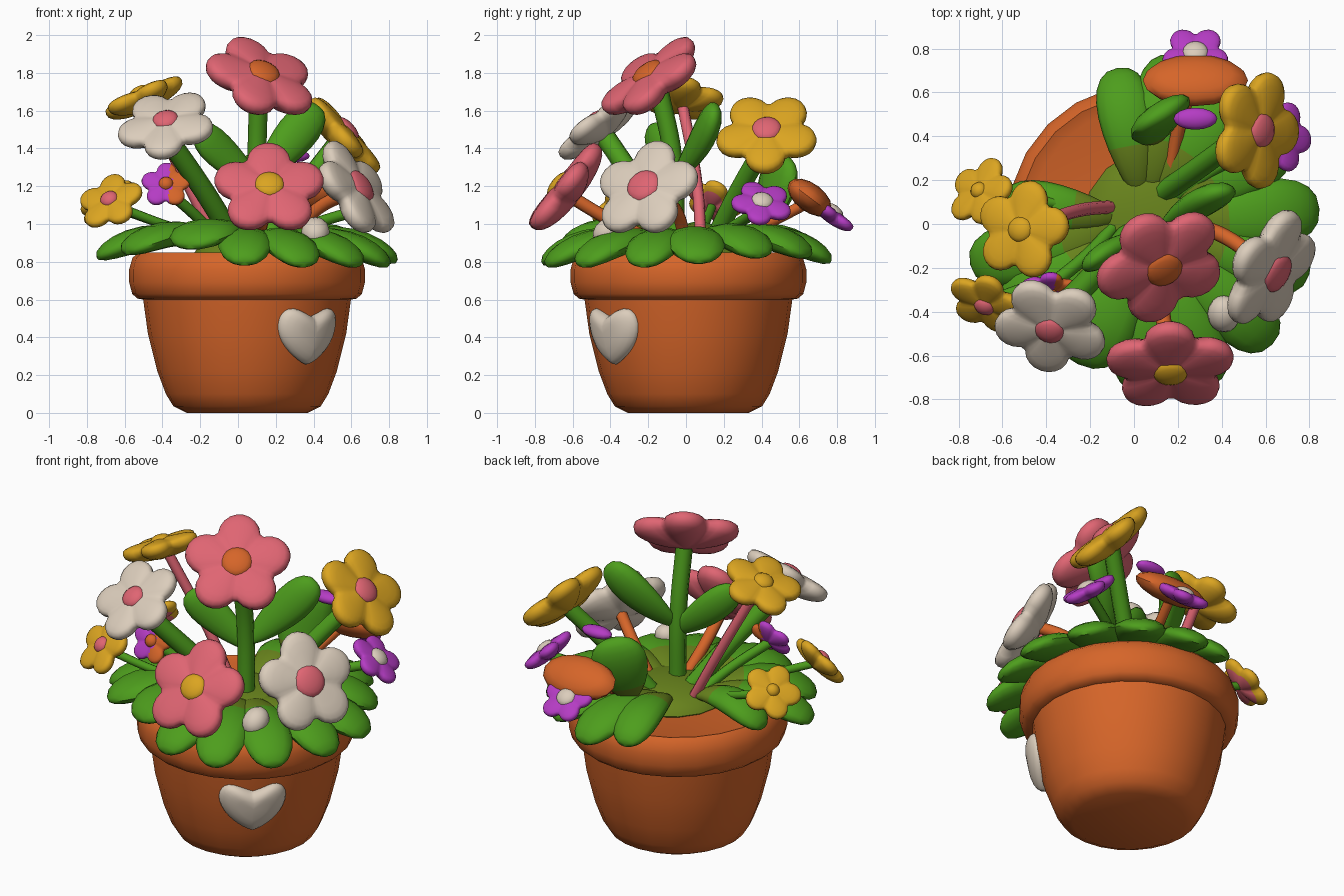
import bpy, bmesh
from math import sin, cos, pi, radians, copysign
from mathutils import Vector, Matrix

if "Cube" in bpy.data.objects:
    bpy.data.objects.remove(bpy.data.objects["Cube"])


def make_material(name, rgb):
    m = bpy.data.materials.new(name)
    m.use_nodes = True
    m.diffuse_color = (*rgb, 1)
    m.node_tree.nodes["Principled BSDF"].inputs["Base Color"].default_value = (*rgb, 1)
    return m


TERRACOTTA = make_material("terracotta", (0.67, 0.13, 0.022))
GREEN = make_material("leaf green", (0.075, 0.34, 0.012))
OLIVE = make_material("olive", (0.14, 0.23, 0.012))
PINK = make_material("pink", (0.74, 0.13, 0.17))
YELLOW = make_material("yellow", (0.71, 0.375, 0.015))
WHITE = make_material("cream white", (0.71, 0.61, 0.50))
PURPLE = make_material("purple", (0.46, 0.045, 0.55))

CENTRE = Vector((0.048, 0.013, 0))


def smooth(obj, angle=50):
    bpy.ops.object.select_all(action="DESELECT")
    obj.select_set(True)
    bpy.context.view_layer.objects.active = obj
    bpy.ops.object.shade_smooth_by_angle(angle=radians(angle))


def surface(name, func, rows, cols, mats, matrix, pick=None):
    """Closed skin of rings: func(row, angle) gives each point."""
    bm = bmesh.new()
    rings = [[bm.verts.new(func(r, 2 * pi * c / cols)) for c in range(cols)]
             for r in range(rows + 1)]
    for r in range(rows):
        for c in range(cols):
            d = (c + 1) % cols
            f = bm.faces.new((rings[r][c], rings[r][d], rings[r + 1][d], rings[r + 1][c]))
            if pick:
                f.material_index = pick(f.calc_center_median())
    bmesh.ops.remove_doubles(bm, verts=bm.verts, dist=1e-5)
    bmesh.ops.recalc_face_normals(bm, faces=bm.faces)
    mesh = bpy.data.meshes.new(name)
    bm.to_mesh(mesh)
    bm.free()
    for m in mats:
        mesh.materials.append(m)
    obj = bpy.data.objects.new(name, mesh)
    bpy.context.collection.objects.link(obj)
    obj.matrix_world = matrix
    smooth(obj)


def frame(origin, normal, roll=0):
    """Local z along normal, local y as near to world up as possible."""
    n = Vector(normal).normalized()
    x = Vector((0, 0, 1)).cross(n).normalized()
    rot = Matrix((x, n.cross(x), n)).transposed().to_4x4()
    return Matrix.Translation(origin) @ rot @ Matrix.Rotation(radians(roll), 4, "Z")


def ellipsoid(name, size, mat, matrix):
    def point(r, a):
        t = pi * r / 8
        return size[0] * sin(t) * cos(a), size[1] * sin(t) * sin(a), size[2] * cos(t)
    surface(name, point, 8, 16, [mat], matrix)


def stem(name, mat, radius, *points):
    cu = bpy.data.curves.new(name, "CURVE")
    cu.dimensions = "3D"
    cu.bevel_depth, cu.bevel_resolution, cu.resolution_u = radius, 2, 6
    cu.materials.append(mat)
    sp = cu.splines.new("BEZIER")
    sp.bezier_points.add(len(points) - 1)
    for bp, p in zip(sp.bezier_points, points):
        bp.co = p
        bp.handle_left_type = bp.handle_right_type = "AUTO"
    obj = bpy.data.objects.new(name, cu)
    bpy.context.collection.objects.link(obj)
    bpy.ops.object.select_all(action="DESELECT")
    obj.select_set(True)
    bpy.context.view_layer.objects.active = obj
    bpy.ops.object.convert(target="MESH")
    smooth(bpy.context.object)


def flower(name, pos, normal, radius, mats, button, button_size=0.08, roll=0, pick=None):
    """Five puffy petals around a low round button."""
    def point(r, a):
        t = pi * r / 12
        s = max(sin(t), 0) ** 0.75
        lobe = abs(cos(2.5 * (a - pi / 2)))
        rad = s * radius * (0.64 + 0.36 * lobe ** 0.75)
        puff = radius * 0.25 * (1 - s * 0.3 * (1 - lobe))
        z = puff * copysign(abs(cos(t)) ** 0.75, cos(t)) + 0.08 * radius * s * s
        return rad * cos(a), rad * sin(a), z
    m = frame(pos, normal, roll)
    surface(name + "_petals", point, 12, 50, mats, m, pick)
    ellipsoid(name + "_button", (button_size, button_size, 0.035), button,
              m @ Matrix.Translation((0, 0, radius * 0.25 - 0.012)))


def leaf(name, base, tip, width, arch, thick, up=(0, 0, 1), inner=-1):
    """Rounded teardrop bent in the middle; olive nearer the base than inner."""
    base, tip = Vector(base), Vector(tip)
    half = (tip - base).length / 2
    along = (tip - base).normalized()
    side = Vector(up).cross(along).normalized()
    rot = Matrix((along, side, along.cross(side))).transposed().to_4x4()

    def point(r, a):
        t = pi * r / 12
        u = -cos(t)
        w = max(sin(t), 0) ** 0.85 * (0.85 + 0.3 * u)
        return half * u, width * w * cos(a), thick * w * sin(a) + arch * (1 - u * u)
    surface(name, point, 12, 14, [GREEN, OLIVE], Matrix.Translation((base + tip) / 2) @ rot,
            lambda c: int(c.x < inner * half))


# Pot with a thick rolled rim, filled to the brim
PROFILE = [(0, 0), (0.32, 0), (0.39, 0.035), (0.43, 0.1), (0.475, 0.22), (0.525, 0.42),
           (0.55, 0.6), (0.58, 0.605), (0.608, 0.63), (0.624, 0.69), (0.624, 0.76),
           (0.607, 0.82), (0.575, 0.85), (0.52, 0.83), (0, 0.86)]
surface("pot", lambda r, a: (PROFILE[r][0] * cos(a), PROFILE[r][0] * sin(a), PROFILE[r][1]),
        len(PROFILE) - 1, 24, [TERRACOTTA], Matrix.Translation(CENTRE))
ellipsoid("soil_mound", (0.36, 0.33, 0.1), OLIVE, Matrix.Translation((0.13, 0.02, 0.85)))


# Puffy heart wrapped on the pot wall
def heart_point(r, a):
    t = pi * r / 10
    s = max(sin(t), 0) ** 0.7
    x = 0.19 * s * sin(a) * abs(sin(a)) ** 0.5
    y = s * (13 * cos(a) - 3.6 * cos(2 * a) - 1.5 * cos(3 * a) - 0.5 * cos(4 * a)) * 0.0113
    return x, y, 0.06 * cos(t) - x * x / 1.06


azimuth = radians(-51)
out = Vector((cos(azimuth), sin(azimuth), -0.18))
surface("heart", heart_point, 10, 40, [WHITE],
        frame(CENTRE + Vector((0.525 * out.x, 0.525 * out.y, 0.43)), out))

# Ring of low drooping leaves: direction, reach, tip height, half width
RING = [(172, 0.66, 0.86, 0.13), (194, 0.82, 0.83, 0.16), (216, 0.79, 0.86, 0.18),
        (245, 0.72, 0.89, 0.2), (269, 0.78, 0.8, 0.16), (292, 0.81, 0.79, 0.16),
        (316, 0.81, 0.79, 0.16), (342, 0.79, 0.79, 0.16), (4, 0.8, 0.81, 0.17),
        (30, 0.75, 0.84, 0.17), (56, 0.76, 0.84, 0.17), (80, 0.77, 0.81, 0.16),
        (100, 0.71, 0.84, 0.14)]
for i, (deg, reach, height, width) in enumerate(RING):
    d = Vector((cos(radians(deg)), sin(radians(deg)), 0))
    leaf(f"low_leaf_{i + 1}", CENTRE + d * 0.12 + Vector((0, 0, 0.89)),
         CENTRE + d * reach + Vector((0, 0, height)), width, 0.075, 0.075, inner=-0.35)

# Upright leaves
leaf("stem_leaf_left", (0.11, -0.06, 1.24), (0.43, 0.16, 1.62), 0.12, -0.02, 0.07, (0.5, -0.7, 0.5))
leaf("stem_leaf_right", (0.12, -0.05, 1.2), (-0.22, -0.19, 1.51), 0.11, -0.02, 0.06, (-0.3, -0.7, 0.6))
leaf("back_leaf", (0.11, 0.38, 0.95), (0.14, 0.52, 1.37), 0.175, 0.02, 0.07, (-0.5, 0.8, 0), -0.5)
ellipsoid("purple_bud", (0.1, 0.05, 0.035), PURPLE, Matrix.Translation((0.28, 0.48, 1.36)))

# Tall pink flower
stem("tall_stem", GREEN, 0.05, (0.1, -0.06, 0.85), (0.1, -0.07, 1.35), (0.11, -0.14, 1.7))
flower("tall_pink", (0.115, -0.17, 1.755), (0.33, -0.56, 0.76), 0.31, [PINK], TERRACOTTA, 0.09)

# Front pink flower
stem("front_stem", TERRACOTTA, 0.035, (0.1, -0.15, 0.9), (0.13, -0.4, 1.02), (0.16, -0.62, 1.15))
flower("front_pink", (0.165, -0.63, 1.17), (0.02, -0.78, 0.62), 0.3, [PINK], YELLOW, 0.08)

# White flowers and bud
stem("white_right_stem", GREEN, 0.055, (0, -0.02, 0.88), (-0.17, -0.22, 1.16), (-0.39, -0.44, 1.48))
flower("white_right", (-0.375, -0.45, 1.51), (-0.17, -0.62, 0.76), 0.265, [WHITE], PINK, 0.07, -30)
stem("white_left_stem", TERRACOTTA, 0.035, (0.25, 0, 0.9), (0.42, -0.06, 1.08), (0.6, -0.19, 1.17))
flower("white_left", (0.605, -0.2, 1.17), (0.76, -0.4, 0.52), 0.295, [WHITE], PINK, 0.095)
ellipsoid("white_bud", (0.075, 0.09, 0.07), WHITE,
          Matrix.Translation((0.41, -0.41, 0.96)) @ Matrix.Rotation(0.6, 4, "X"))

# Yellow flowers
stem("yellow_right_stem", PINK, 0.03, (-0.08, 0.08, 0.85), (-0.26, 0.06, 1.2), (-0.48, -0.02, 1.64))
flower("yellow_right", (-0.5, -0.03, 1.655), (-0.4, 0.1, 0.9), 0.23, [YELLOW], YELLOW, 0.06, 20)
stem("yellow_left_stem", GREEN, 0.05, (0.1, 0.12, 0.85), (0.3, 0.26, 1.14), (0.53, 0.43, 1.44))
flower("yellow_left", (0.54, 0.43, 1.465), (0.74, -0.06, 0.67), 0.275, [YELLOW], PINK, 0.08, 36)
stem("small_yellow_stem", GREEN, 0.025, (-0.1, -0.1, 0.9), (-0.4, -0.25, 1.0), (-0.66, -0.35, 1.1))
flower("small_yellow", (-0.67, -0.35, 1.11), (-0.34, -0.7, 0.62), 0.18, [YELLOW], PINK, 0.05, 10)
stem("low_yellow_stem", GREEN, 0.025, (-0.1, 0.05, 0.9), (-0.4, 0.1, 1.0), (-0.68, 0.14, 1.1))
flower("low_yellow", (-0.69, 0.14, 1.11), (-0.55, 0.4, 0.7), 0.17, [YELLOW, PINK], YELLOW, 0.04, 36,
       lambda c: int(c.z < -0.02))

# Small purple flower
stem("purple_stem", GREEN, 0.03, (0.15, 0.1, 0.9), (0.4, 0.27, 1.0), (0.66, 0.4, 1.08))
flower("purple", (0.67, 0.4, 1.1), (0.66, 0.12, 0.74), 0.165, [PURPLE], WHITE, 0.06, 20)

# Back flower: wide terracotta petals with a purple flower hanging from them
stem("back_stem", TERRACOTTA, 0.03, (0.15, 0.15, 0.9), (0.2, 0.42, 1.0), (0.27, 0.66, 1.12))
ellipsoid("back_wide_petals", (0.24, 0.135, 0.075), TERRACOTTA,
          frame((0.28, 0.655, 1.14), (0, 0.6, 0.8)))
flower("back_purple", (0.28, 0.765, 1.045), (0, 0.6, 0.8), 0.155, [PURPLE], WHITE, 0.06)

# Inner flower, half purple and half terracotta
stem("inner_stem", GREEN, 0.03, (-0.08, 0, 0.88), (-0.2, -0.13, 1.02), (-0.38, -0.28, 1.18))
flower("inner_two_tone", (-0.38, -0.29, 1.2), (-0.05, -0.85, 0.5), 0.135, [PURPLE, TERRACOTTA],
       TERRACOTTA, 0.04, pick=lambda c: int(c.x > 0.02))
